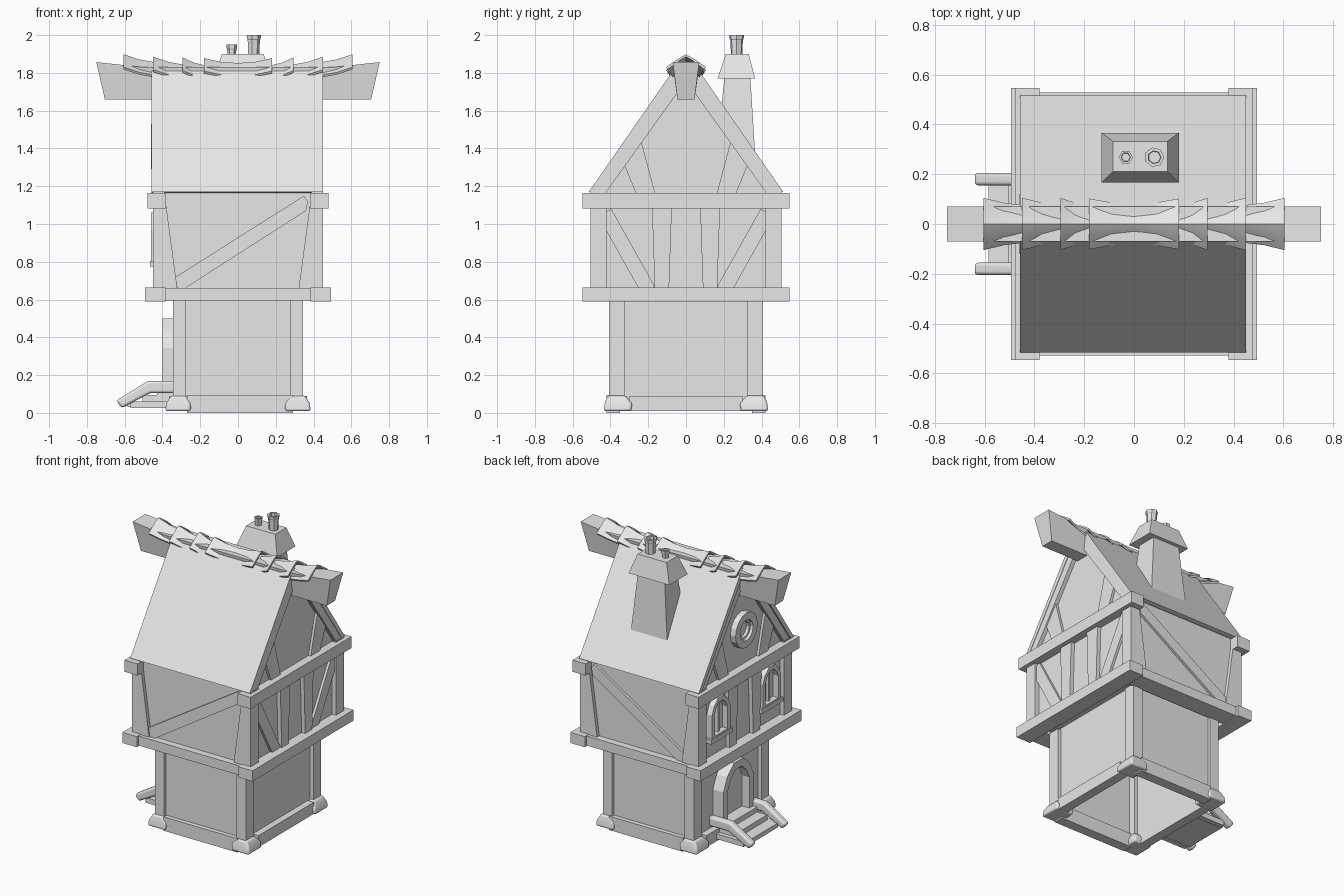
import bpy, bmesh, math
from mathutils import Vector

cube = bpy.data.objects.get("Cube")
if cube:
    bpy.data.objects.remove(cube, do_unlink=True)

grey = bpy.data.materials.new("plain_grey")
grey.use_nodes = True
grey.diffuse_color = (0.8, 0.8, 0.8, 1)
grey.node_tree.nodes["Principled BSDF"].inputs["Base Color"].default_value = (0.8, 0.8, 0.8, 1)


def finish(name, bm, smooth=False, bevel=0):
    bmesh.ops.recalc_face_normals(bm, faces=bm.faces)
    mesh = bpy.data.meshes.new(name)
    bm.to_mesh(mesh)
    bm.free()
    mesh.materials.append(grey)
    ob = bpy.data.objects.new(name, mesh)
    bpy.context.collection.objects.link(ob)
    if bevel:
        mod = ob.modifiers.new("soft_edges", 'BEVEL')
        mod.width, mod.segments = bevel, 3
    if smooth:
        bpy.ops.object.select_all(action='DESELECT')
        ob.select_set(True)
        bpy.context.view_layer.objects.active = ob
        bpy.ops.object.shade_smooth_by_angle(angle=math.radians(50))
    return ob


def loft(name, rings, smooth=False, bevel=0, caps=True):
    """Join closed rings of points with quads."""
    bm = bmesh.new()
    rows = [[bm.verts.new(p) for p in r] for r in rings]
    n = len(rows[0])
    for a, b in zip(rows, rows[1:]):
        for i in range(n):
            j = (i + 1) % n
            bm.faces.new((a[i], a[j], b[j], b[i]))
    if caps:
        bm.faces.new(rows[0])
        bm.faces.new(rows[-1])
    return finish(name, bm, smooth, bevel)


def prism(name, pts, axis, lo, hi, **kw):
    """Extrude a flat outline along x (points are y, z) or y (points are x, z)."""
    place = (lambda p, d: (d, p[0], p[1])) if axis == 'x' else (lambda p, d: (p[0], d, p[1]))
    return loft(name, [[place(p, d) for p in pts] for d in (lo, hi)], **kw)


def rect(x0, x1, y0, y1, z):
    return [(x0, y0, z), (x1, y0, z), (x1, y1, z), (x0, y1, z)]


def box(name, x, y, z, **kw):
    return loft(name, [rect(*x, *y, z[0]), rect(*x, *y, z[1])], **kw)


def strip(p, q, w):
    """Outline of a straight timber of width w from p to q."""
    p, q = Vector(p), Vector(q)
    d = (q - p).normalized() * w / 2
    n = Vector((-d.y, d.x))
    return [p + n, q + n, q - n, p - n]


def frame(name, outer, inner, x0, x1, smooth=False):
    """Ring-shaped frame in the y-z plane, closed all round."""
    rings = [[(x, *p) for p in pts] for x, pts in
             ((x0, outer), (x1, outer), (x1, inner), (x0, inner), (x0, outer))]
    ob = loft(name, rings, caps=False)
    bm = bmesh.new()
    bm.from_mesh(ob.data)
    bmesh.ops.remove_doubles(bm, verts=bm.verts, dist=1e-5)
    bmesh.ops.recalc_face_normals(bm, faces=bm.faces)
    bm.to_mesh(ob.data)
    bm.free()
    if smooth:
        for f in ob.data.polygons:
            f.use_smooth = False
    return ob


def arch(y, w, z0, z1):
    """Arched outline with a chamfered head."""
    h = z1 - w * 0.95
    return [(y - w, z0), (y - w, h), (y - w * 0.75, z1 - w * 0.4), (y - w * 0.3, z1),
            (y + w * 0.3, z1), (y + w * 0.75, z1 - w * 0.4), (y + w, h), (y + w, z0)]


def span(s, a, b):
    return tuple(sorted((s * a, s * b)))


# Lower storey: four panels without a floor, posts, sills and corner stones
for s in (-1, 1):
    box("lower_side_wall", span(s, 0.30, 0.32), (-0.38, 0.38), (0.03, 0.62))
    box("lower_end_wall", (-0.32, 0.32), span(s, 0.37, 0.39), (0.03, 0.62))
    box("side_sill", span(s, 0.30, 0.365), (-0.30, 0.30), (0.01, 0.09))
    box("end_sill", (-0.27, 0.29), span(s, 0.35, 0.42), (0, 0.095))
    for t in (-1, 1):
        box("lower_post", span(s, 0.275, 0.345), span(t, 0.325, 0.408), (0.05, 0.61))
        loft("corner_stone", [rect(*span(s, 0.25, 0.385), *span(t, 0.29, 0.435), 0.01),
                              rect(*span(s, 0.25, 0.38), *span(t, 0.285, 0.43), 0.05),
                              rect(*span(s, 0.275, 0.355), *span(t, 0.32, 0.415), 0.092)],
             smooth=True, bevel=0.012)

# Upper storey body with the gable as one solid
prism("upper_body", [(-0.48, 0.62), (0.48, 0.62), (0.48, 1.16), (0.07, 1.79), (-0.07, 1.79), (-0.48, 1.16)],
      'x', -0.42, 0.42)

for s in (-1, 1):
    # Horizontal beams
    box("lower_side_beam", span(s, 0.385, 0.493), (-0.547, 0.547), (0.59, 0.663))
    box("upper_side_beam", span(s, 0.38, 0.478), (-0.547, 0.547), (1.083, 1.163))
    box("lower_end_beam", (-0.39, 0.39), span(s, 0.40, 0.528), (0.595, 0.66))
    # Corner posts and long brace on the eaves walls
    for t in (-1, 1):
        prism("upper_post", [(t * 0.45, 0.65), (t * 0.32, 0.65), (t * 0.39, 1.17), (t * 0.45, 1.17)],
              'y', *span(s, 0.42, 0.505))
    prism("long_brace", [(-0.33, 0.72), (-0.32, 0.66), (-0.28, 0.66), (0.36, 1.07), (0.37, 1.12), (0.35, 1.15)],
          'y', *span(s, 0.46, 0.497))
    # Timbers on the gable walls
    for t in (-1, 1):
        prism("wall_stud", [(t * 0.09, 0.65), (t * 0.165, 0.65), (t * 0.18, 1.09), (t * 0.075, 1.09)],
              'x', *span(s, 0.40, 0.447))
        if s > 0:
            prism("wall_brace", strip((t * 0.43, 1.06), (t * 0.20, 0.65), 0.08), 'x', 0.40, 0.437)
        prism("gable_stud", [(t * 0.16, 1.15), (t * 0.26, 1.15), (t * 0.33, 1.32), (t * 0.24, 1.45)],
              'x', *span(s, 0.40, 0.437))
        prism("barge_board", [(t * 0.50, 1.165), (t * 0.425, 1.165), (t * 0.02, 1.73), (t * 0.02, 1.85),
                              (t * 0.07, 1.79)], 'x', *span(s, 0.40, 0.447))

# Roof slabs
for t in (-1, 1):
    prism("roof_slope", [(t * 0.515, 1.17), (t * 0.07, 1.81), (t * 0.03, 1.81), (t * 0.485, 1.165)],
          'x', -0.457, 0.45)

# Ridge beam with raked ends
loft("ridge_beam", [[(x1, -0.07, zt), (x1, 0.07, zt), (x0, 0.045, 1.66), (x0, -0.045, 1.66)]
                    for x0, x1, zt in ((-0.705, -0.75, 1.857), (-0.5, -0.5, 1.83),
                                       (0.5, 0.5, 1.83), (0.705, 0.75, 1.857))])


# Flared ridge tiles, mirrored about the middle
def ridge_tile(sections):
    rings = []
    for x, w, top in sections:
        curve = [(k / 4 * w, top - 0.068 * abs(k / 4) ** 1.15) for k in range(-4, 5)]
        rings.append([(x, y, z) for y, z in curve] + [(x, y * 0.93, z - 0.012) for y, z in reversed(curve)])
    loft("ridge_tile", rings, smooth=True)


for s in (-1, 1):
    for outer, inner, top in ((0.605, 0.44, 1.898), (0.45, 0.285, 1.885), (0.295, 0.175, 1.882)):
        mid = (outer + inner) / 2
        ridge_tile([(s * outer, 0.105, top), (s * mid, 0.085, top - 0.027), (s * inner, 0.075, top - 0.042)])
ridge_tile([(-0.18, 0.102, 1.878), (-0.09, 0.086, 1.858), (0, 0.08, 1.852),
            (0.09, 0.086, 1.858), (0.18, 0.102, 1.878)])

# Chimney stack, hood and pots
loft("chimney_stack", [rect(-0.12, 0.17, 0.155, 0.37, 1.30), rect(-0.075, 0.125, 0.205, 0.34, 1.79)])
loft("chimney_hood", [rect(-0.13, 0.18, 0.167, 0.366, 1.77), rect(-0.085, 0.135, 0.21, 0.332, 1.9)])
for name, x, r, top, sides in (("small_pot", -0.033, 0.027, 1.95, 6), ("large_pot", 0.082, 0.038, 2.0, 7)):
    rings = []
    for z, k in ((1.88, 0.78), (top - 0.025, 0.9), (top - 0.02, 1), (top, 1.05), (top, 0.7), (top - 0.03, 0.65)):
        rings.append([(x + r * k * math.cos(i * math.tau / sides), 0.268 + r * k * math.sin(i * math.tau / sides), z)
                      for i in range(sides)])
    loft(name, rings)

# Door with arched surround
frame("door_frame", arch(0, 0.165, 0.09, 0.5), arch(0, 0.115, 0.09, 0.45), -0.40, -0.31)
prism("door_panel", arch(0, 0.12, 0.09, 0.455), 'x', -0.345, -0.31)

# Steps and bent side rails
for i, (x, z) in enumerate(((-0.585, 0.06), (-0.505, 0.095), (-0.43, 0.13))):
    box("step", (x, -0.31), (-0.16, 0.16), (0.03, z))
rail = [(-0.31, 0.17), (-0.475, 0.17), (-0.645, 0.065), (-0.615, 0.025), (-0.465, 0.105), (-0.31, 0.105)]
for t in (-1, 1):
    prism("stair_rail", rail, 'y', *span(t, 0.155, 0.205), smooth=True, bevel=0.014)
    box("rail_base", (-0.57, -0.33), span(t, 0.155, 0.19), (0.025, 0.06))
    # Arched windows on the door side
    y = t * 0.275
    frame("window_frame", arch(y, 0.10, 0.79, 1.06), arch(y, 0.07, 0.815, 1.03), -0.46, -0.41)
    box("window_sill", (-0.465, -0.41), (y - 0.115, y + 0.115), (0.775, 0.805))
    box("window_bar", (-0.44, -0.41), (y - 0.008, y + 0.008), (0.79, 1.04))


# Round gable window
def circle(r):
    return [(r * math.cos(i * math.tau / 16), 1.41 + r * math.sin(i * math.tau / 16)) for i in range(16)]


frame("round_window_frame", circle(0.12), circle(0.07), -0.46, -0.41)
frame("round_window_inner_ring", circle(0.075), circle(0.055), -0.44, -0.41)
